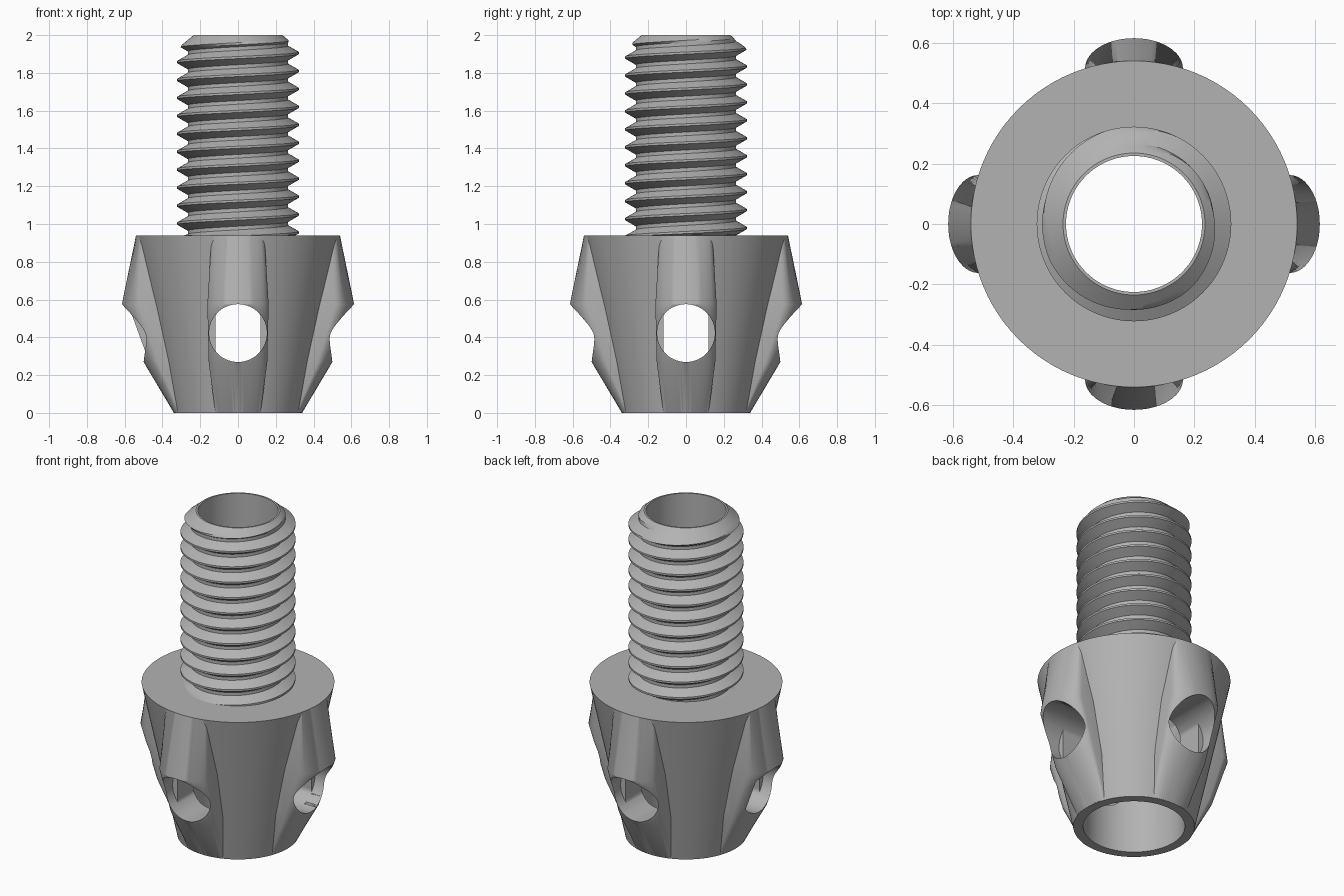
import bpy, bmesh
from math import sin, cos, pi, tau
from mathutils import Matrix

cube = bpy.data.objects.get("Cube")
if cube:
    bpy.data.objects.remove(cube)

steel = bpy.data.materials.new("grey_steel")
steel.use_nodes = True
steel.diffuse_color = (0.45, 0.45, 0.45, 1)
steel.node_tree.nodes["Principled BSDF"].inputs["Base Color"].default_value = steel.diffuse_color


def make_object(name, bm):
    bmesh.ops.remove_doubles(bm, verts=bm.verts, dist=0.0001)
    bmesh.ops.recalc_face_normals(bm, faces=bm.faces)
    mesh = bpy.data.meshes.new(name)
    bm.to_mesh(mesh)
    bm.free()
    mesh.materials.append(steel)
    obj = bpy.data.objects.new(name, mesh)
    bpy.context.collection.objects.link(obj)
    return obj


def revolve(name, profile, steps=96):
    """Spin a closed (radius, height) profile about z."""
    bm = bmesh.new()
    verts = [bm.verts.new((r, 0, z)) for r, z in profile]
    edges = [bm.edges.new((verts[i - 1], verts[i])) for i in range(len(verts))]
    bmesh.ops.spin(bm, geom=verts + edges, cent=(0, 0, 0), axis=(0, 0, 1),
                   angle=tau, steps=steps, use_merge=True)
    return make_object(name, bm)


def loft(bm, rings):
    """Bridge equal closed rings and cap both ends."""
    rows = [[bm.verts.new(p) for p in ring] for ring in rings]
    for a, b in zip(rows, rows[1:]):
        for i in range(len(a)):
            bm.faces.new((a[i - 1], a[i], b[i], b[i - 1]))
    bm.faces.new(rows[0])
    bm.faces.new(rows[-1])


def boolean(target, tool, operation):
    mod = target.modifiers.new(operation.lower(), 'BOOLEAN')
    mod.object, mod.operation, mod.solver = tool, operation, 'EXACT'
    bpy.context.view_layer.objects.active = target
    bpy.ops.object.modifier_apply(modifier=mod.name)
    bpy.data.objects.remove(tool)


def smooth(obj):
    bpy.ops.object.select_all(action='DESELECT')
    obj.select_set(True)
    bpy.context.view_layer.objects.active = obj
    bpy.ops.object.shade_smooth_by_angle(angle=pi / 6)


# Tapered hollow body with the plain shaft sleeve
body = revolve("body_and_sleeve", [
    (0.285, 0), (0.34, 0), (0.54, 0.94), (0.235, 0.94), (0.235, 2),
    (0.225, 2), (0.225, 0.85), (0.285, 0.75)])

# Four rounded bosses: height, reach, half width, roundness
BOSS = [(0.001, 0.34, 0.12, 0.03), (0.27, 0.5, 0.155, 0.08),
        (0.575, 0.615, 0.162, 0.1), (0.939, 0.54, 0.14, 0.04)]


def boss_ring(z, reach, half, bulge, n=24):
    arc = [(reach - bulge + bulge * cos(a), half * sin(a), z)
           for a in (pi * (i / n - 0.5) for i in range(n + 1))]
    return [(0.3, -half, z)] + arc + [(0.3, half, z)]


for i in range(4):
    bm = bmesh.new()
    loft(bm, [boss_ring(*level) for level in BOSS])
    bm.transform(Matrix.Rotation(i * pi / 2, 4, 'Z'))
    boolean(body, make_object("boss", bm), 'UNION')


# Cross holes: full round at the mouth, flat sided further in
def hole_ring(x, limit, radius=0.153, n=64):
    return [(x, max(-limit, min(limit, radius * cos(a))), 0.4225 + radius * sin(a))
            for a in (tau * (i + 0.5) / n for i in range(n))]


for i in range(4):
    for start, end, limit in ((0.1, 0.8, 0.12), (0.42, 0.81, 0.2)):
        bm = bmesh.new()
        loft(bm, [hole_ring(start, limit), hole_ring(end, limit)])
        bm.transform(Matrix.Rotation(i * pi / 2, 4, 'Z'))
        boolean(body, make_object("hole_cutter", bm), 'DIFFERENCE')
smooth(body)

# Helical thread, trimmed at the shoulder and chamfered at the tip
PITCH, CREST, ROOT, TURNS, STEPS = 0.095, 0.322, 0.266, 15, 96
FRACTIONS = [-0.06, 0.06, 0.17, 0.29, 0.4, 0.6, 0.71, 0.83]


def thread_point(step, index):
    turn, k = divmod(index, len(FRACTIONS))
    f = FRACTIONS[k]
    depth = max(0, min(1, (min(abs(f), 1 - f) - 0.06) / 0.34))
    z = 0.765 + PITCH * (turn + f + step / STEPS)
    z = max(0.94, min(2, z))
    r = min(CREST + (ROOT - CREST) * depth, 0.235 + (2 - z) * 1.2)
    a = tau * step / STEPS
    return (r * cos(a), r * sin(a), z)


bm = bmesh.new()
count = TURNS * len(FRACTIONS)
columns = [[bm.verts.new(thread_point(s, j)) for j in range(count)] for s in range(STEPS + 1)]
for a, b in zip(columns, columns[1:]):
    for j in range(count - 1):
        quad = (a[j], b[j], b[j + 1], a[j + 1])
        if max(v.co.z for v in quad) - min(v.co.z for v in quad) > 0.0001:
            bm.faces.new(quad)
bmesh.ops.delete(bm, geom=[v for v in bm.verts if not v.link_faces], context='VERTS')
smooth(make_object("thread", bm))
